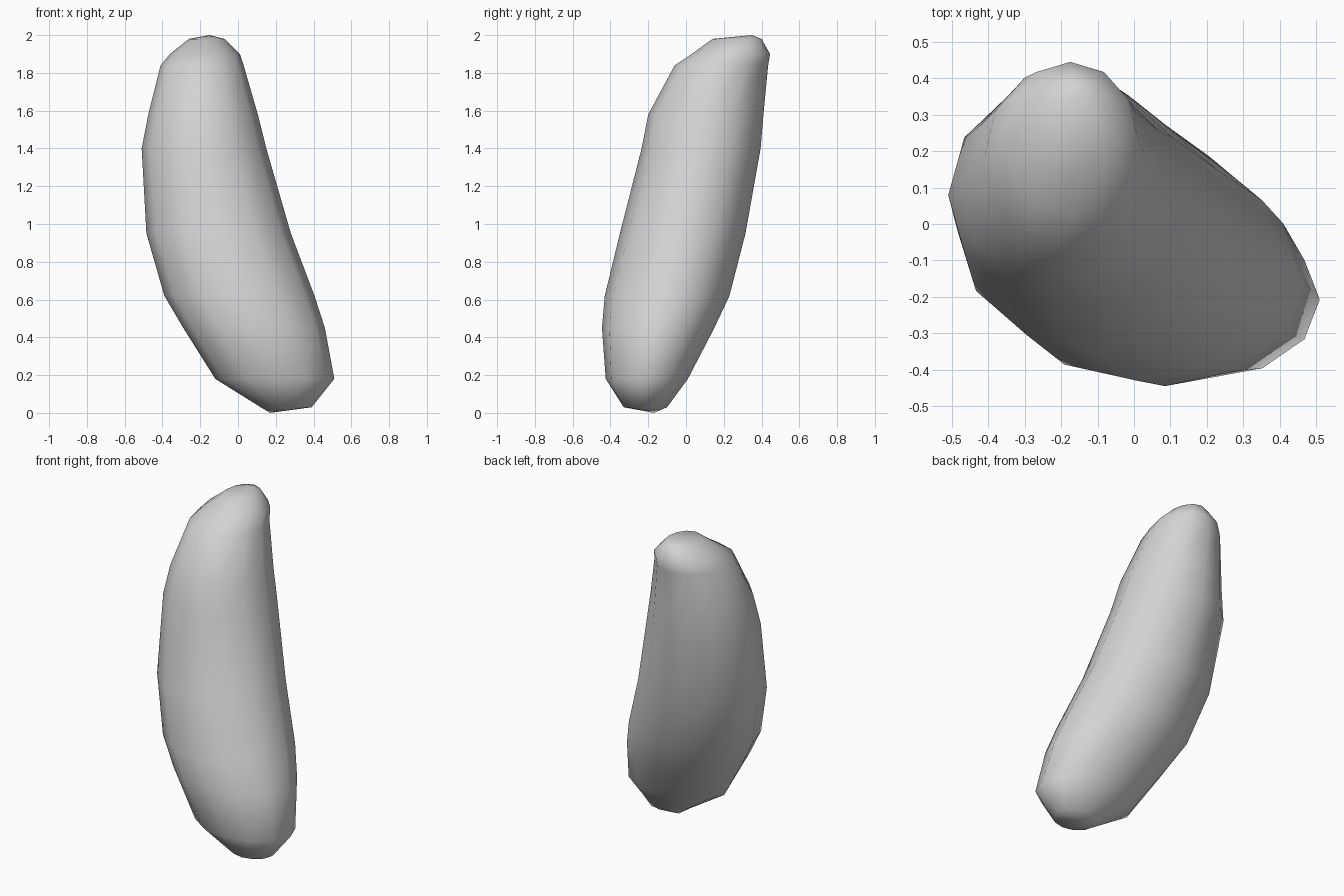
import bpy
import bmesh
from math import sin, cos, pi

cube = bpy.data.objects.get("Cube")
if cube:
    bpy.data.objects.remove(cube, do_unlink=True)

SIDES = 12

# Stations up the curved body: height, left/right limits, front/back limits
STATIONS = [
    (0.03, 0.12, 0.39, -0.33, -0.10),
    (0.18, -0.12, 0.51, -0.425, 0.01),
    (0.45, -0.29, 0.46, -0.445, 0.15),
    (0.62, -0.39, 0.405, -0.43, 0.23),
    (0.95, -0.485, 0.28, -0.35, 0.315),
    (1.40, -0.51, 0.15, -0.235, 0.395),
    (1.58, -0.475, 0.105, -0.20, 0.41),
    (1.84, -0.41, 0.03, -0.06, 0.435),
    (1.90, -0.36, 0.01, 0.03, 0.445),
    (1.98, -0.26, -0.07, 0.14, 0.40),
]
BOTTOM_TIP = (0.17, -0.17, 0)
TOP_TIP = (-0.15, 0.35, 2)


def add_ring(bm, z, x0, x1, y0, y1):
    """Add one oval cross-section that fills the given limits."""
    ring = []
    for i in range(SIDES):
        a = 2 * pi * i / SIDES
        x = (x0 + x1) / 2 + (x1 - x0) / 2 * cos(a)
        y = (y0 + y1) / 2 + (y1 - y0) / 2 * sin(a)
        ring.append(bm.verts.new((x, y, z)))
    return ring


# Bean-shaped body: lofted ovals closed by a tip at each end
bm = bmesh.new()
rings = [add_ring(bm, *station) for station in STATIONS]
bottom = bm.verts.new(BOTTOM_TIP)
top = bm.verts.new(TOP_TIP)
for i in range(SIDES):
    j = (i + 1) % SIDES
    for low, high in zip(rings, rings[1:]):
        bm.faces.new((low[i], low[j], high[j], high[i]))
    bm.faces.new((bottom, rings[0][j], rings[0][i]))
    bm.faces.new((top, rings[-1][i], rings[-1][j]))
bmesh.ops.recalc_face_normals(bm, faces=bm.faces)
for face in bm.faces:
    face.smooth = True

mesh = bpy.data.meshes.new("bean_body")
bm.to_mesh(mesh)
bm.free()
body = bpy.data.objects.new("bean_body", mesh)
bpy.context.collection.objects.link(body)

# Plain grey surface
grey = bpy.data.materials.new("light_grey")
grey.use_nodes = True
color = (0.65, 0.65, 0.65, 1)
grey.diffuse_color = color
grey.node_tree.nodes["Principled BSDF"].inputs["Base Color"].default_value = color
mesh.materials.append(grey)
